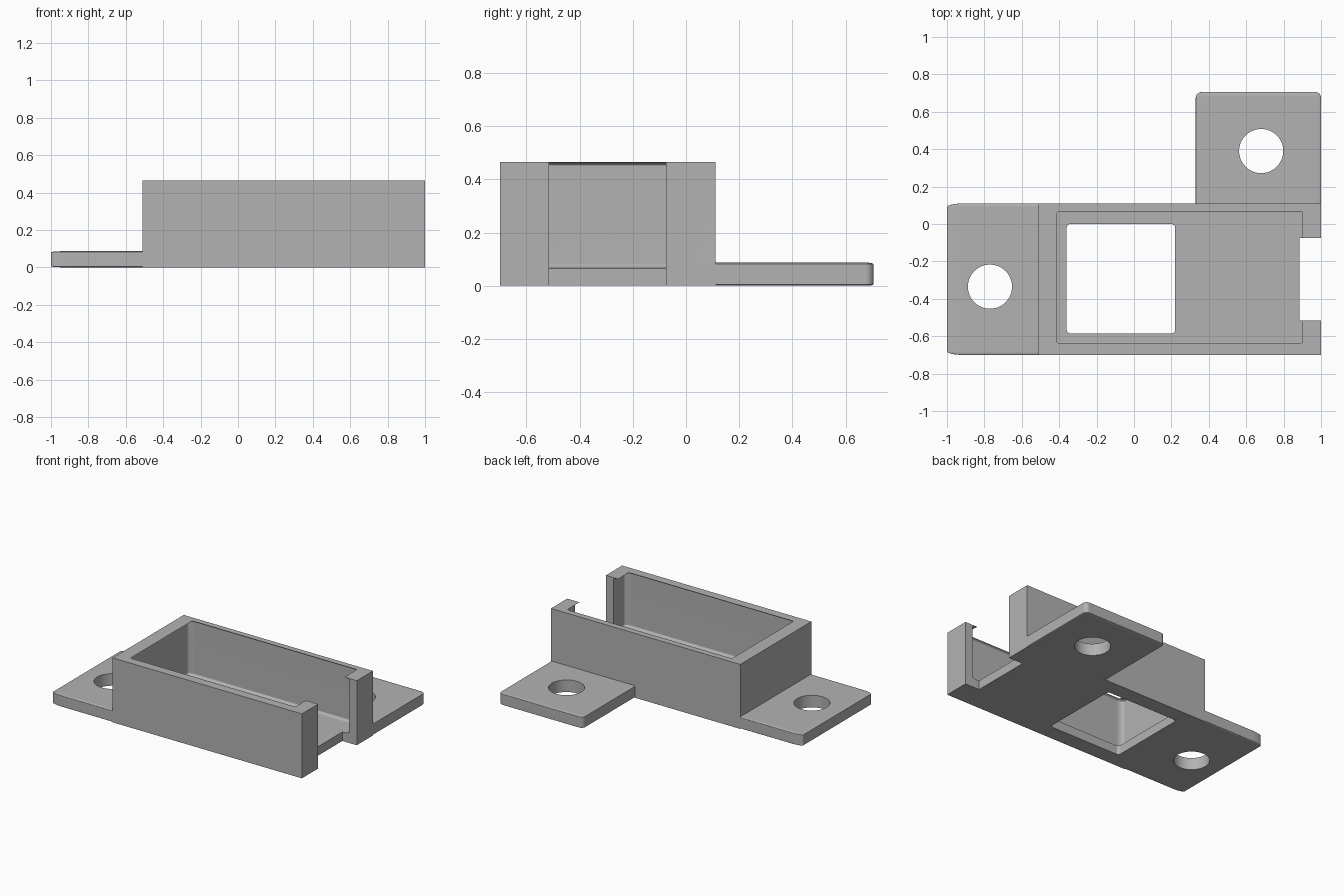
import bpy
import bmesh
import math
from mathutils import Vector

cube = bpy.data.objects.get("Cube")
if cube:
    bpy.data.objects.remove(cube, do_unlink=True)

grey = bpy.data.materials.new("plain_grey")
grey.use_nodes = True
colour = (0.45, 0.45, 0.45, 1)
grey.diffuse_color = colour
grey.node_tree.nodes["Principled BSDF"].inputs["Base Color"].default_value = colour


def make_object(name, bm):
    mesh = bpy.data.meshes.new(name)
    bm.to_mesh(mesh)
    bm.free()
    mesh.materials.append(grey)
    obj = bpy.data.objects.new(name, mesh)
    bpy.context.collection.objects.link(obj)
    return obj


def box(name, low, high, radii=None, vertical_only=False):
    """Box between two corners; radii gives a separate rounding per axis."""
    low, high = Vector(low), Vector(high)
    size, centre = high - low, (low + high) / 2
    radii = Vector(radii or (1, 1, 1))
    # Round in a space where the radius is 1, then stretch to final size
    unit = Vector(s / r for s, r in zip(size, radii))
    bm = bmesh.new()
    bmesh.ops.create_cube(bm, size=1)
    bmesh.ops.scale(bm, vec=unit, verts=bm.verts)
    if radii != Vector((1, 1, 1)):
        edges = [e for e in bm.edges if not vertical_only
                 or abs(e.verts[0].co.z - e.verts[1].co.z) > 0.01]
        bmesh.ops.bevel(bm, geom=edges, offset=1, segments=8, profile=0.5,
                        affect='EDGES', clamp_overlap=True)
    bmesh.ops.scale(bm, vec=radii, verts=bm.verts)
    bmesh.ops.translate(bm, vec=centre, verts=bm.verts)
    return make_object(name, bm)


def drill(name, x, y, radius):
    bm = bmesh.new()
    bmesh.ops.create_cone(bm, cap_ends=True, segments=64, radius1=radius,
                          radius2=radius, depth=0.6)
    bmesh.ops.translate(bm, vec=(x, y, 0), verts=bm.verts)
    return make_object(name, bm)


def combine(target, tool, operation):
    """Apply a boolean and discard the tool."""
    mod = target.modifiers.new(tool.name, 'BOOLEAN')
    mod.object, mod.operation, mod.solver = tool, operation, 'EXACT'
    graph = bpy.context.evaluated_depsgraph_get()
    graph.update()
    result = bpy.data.meshes.new_from_object(target.evaluated_get(graph))
    target.modifiers.clear()
    target.data = result
    bpy.data.objects.remove(tool, do_unlink=True)


# Solid housing with its two mounting flanges
housing = box("mounting_housing", (-0.51, -0.70, 0), (1, 0.11, 0.465))
left_flange = box("side_flange", (-1, -0.70, 0), (-0.2, 0.11, 0.087),
                  (0.09, 0.02, 0.006))
rear_flange = box("rear_flange", (0.33, -0.2, 0), (1, 0.705, 0.087),
                  (0.03, 0.03, 0.006))
for part in (left_flange, rear_flange):
    combine(housing, part, 'UNION')

# Rounded pocket, floor window, end slot and screw holes
cutters = [
    box("pocket", (-0.45, -0.655, 0.065), (0.94, 0.085, 0.4655),
        (0.05, 0.025, 0.015)),
    box("floor_window", (-0.36, -0.585, -0.1), (0.22, 0, 0.2),
        (0.02, 0.02, 0.02), vertical_only=True),
    box("end_slot", (0.885, -0.515, -0.1), (1.1, -0.075, 0.6)),
    drill("side_screw_hole", -0.77, -0.335, 0.118),
    drill("rear_screw_hole", 0.68, 0.39, 0.118),
]
for cutter in cutters:
    combine(housing, cutter, 'DIFFERENCE')

# Smooth fillets, crisp edges
bpy.ops.object.select_all(action='DESELECT')
housing.select_set(True)
bpy.context.view_layer.objects.active = housing
bpy.ops.object.shade_smooth_by_angle(angle=math.radians(30))
normals = housing.modifiers.new("flat_face_normals", 'WEIGHTED_NORMAL')
normals.keep_sharp = True
